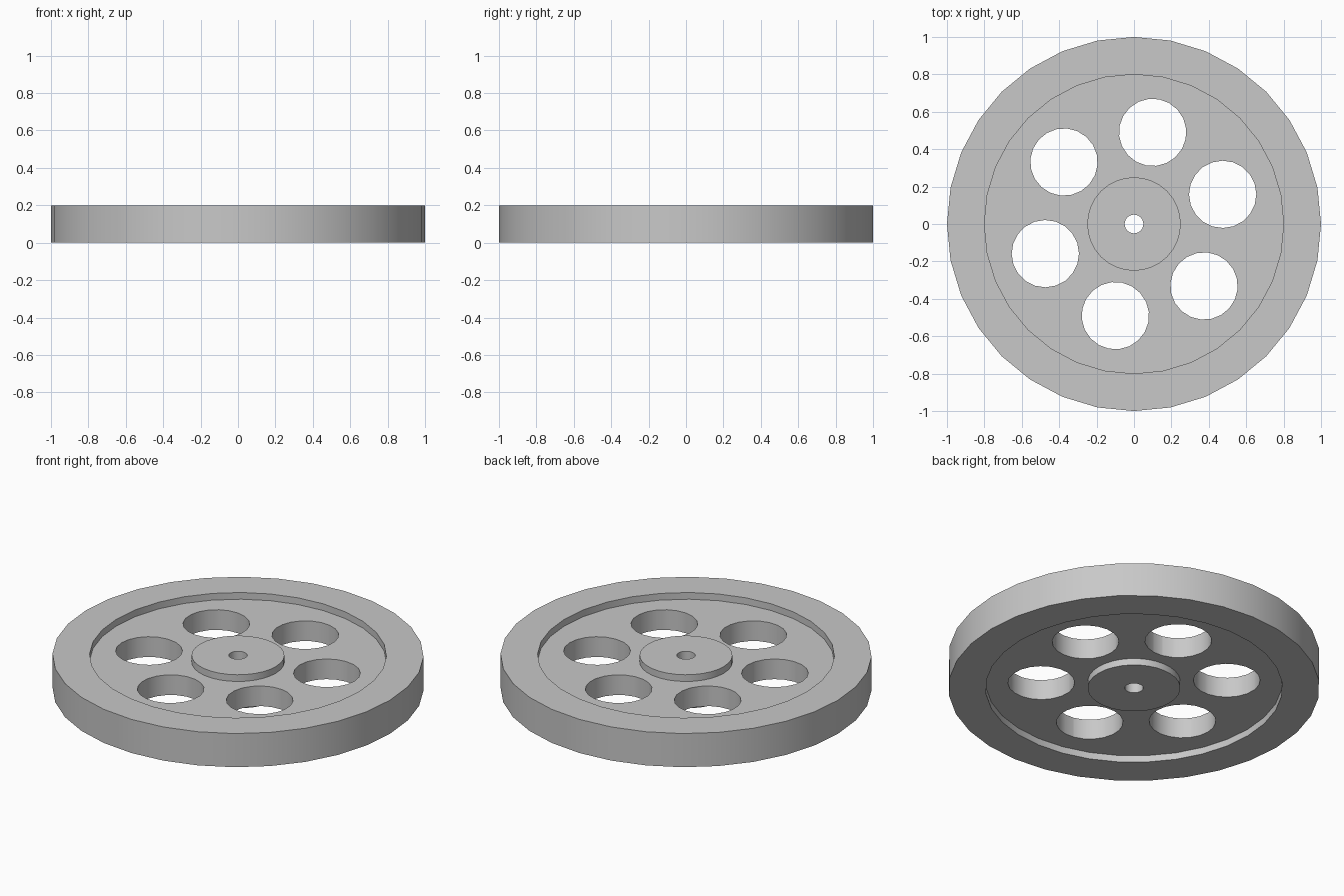
import bpy, bmesh
from math import cos, sin, pi, radians
from mathutils import Matrix, Vector

if "Cube" in bpy.data.objects:
    bpy.data.objects.remove(bpy.data.objects["Cube"])

HEIGHT, RECESS = 0.2, 0.04
RIM_R, RIM_INNER_R, HUB_R, BORE_R = 1.0, 0.8, 0.25, 0.05
HOLE_R, HOLE_RING_R, HOLE_COUNT, HOLE_ANGLE = 0.18, 0.5, 6, radians(18.5)

grey = bpy.data.materials.new("grey")
grey.use_nodes = True
grey.diffuse_color = (0.58, 0.58, 0.58, 1)
grey.node_tree.nodes["Principled BSDF"].inputs["Base Color"].default_value = grey.diffuse_color


def make_object(name, bm):
    bmesh.ops.recalc_face_normals(bm, faces=bm.faces)
    mesh = bpy.data.meshes.new(name)
    bm.to_mesh(mesh)
    bm.free()
    mesh.materials.append(grey)
    obj = bpy.data.objects.new(name, mesh)
    bpy.context.collection.objects.link(obj)
    return obj


# Wheel body: rim, recessed web and hub turned from one section
low, high = RECESS, HEIGHT - RECESS
section = [(BORE_R, 0), (HUB_R, 0), (HUB_R, low), (RIM_INNER_R, low), (RIM_INNER_R, 0), (RIM_R, 0)]
section += [(r, HEIGHT - z) for r, z in reversed(section)]
bm = bmesh.new()
verts = [bm.verts.new((r, 0, z)) for r, z in section]
edges = [bm.edges.new((v, verts[i - 1])) for i, v in enumerate(verts)]
bmesh.ops.spin(bm, geom=verts + edges, axis=(0, 0, 1), cent=(0, 0, 0),
               angle=2 * pi, steps=32, use_merge=True)
bmesh.ops.remove_doubles(bm, verts=bm.verts, dist=0.0001)
wheel = make_object("flywheel", bm)

# Ring of round lightening holes through the web
bm = bmesh.new()
for i in range(HOLE_COUNT):
    a = HOLE_ANGLE + i * 2 * pi / HOLE_COUNT
    centre = Vector((HOLE_RING_R * cos(a), HOLE_RING_R * sin(a), HEIGHT / 2))
    bmesh.ops.create_cone(bm, cap_ends=True, segments=20, radius1=HOLE_R, radius2=HOLE_R,
                          depth=2 * HEIGHT,
                          matrix=Matrix.Translation(centre) @ Matrix.Rotation(a, 4, 'Z'))
cutter = make_object("hole_cutter", bm)
cutter.hide_render = True

bpy.ops.object.select_all(action='DESELECT')
wheel.select_set(True)
bpy.context.view_layer.objects.active = wheel
cut = wheel.modifiers.new("holes", 'BOOLEAN')
cut.operation = 'DIFFERENCE'
cut.solver = 'EXACT'
cut.object = cutter
bpy.ops.object.modifier_apply(modifier=cut.name)
bpy.data.objects.remove(cutter)
bpy.ops.object.shade_smooth_by_angle(angle=radians(30))
